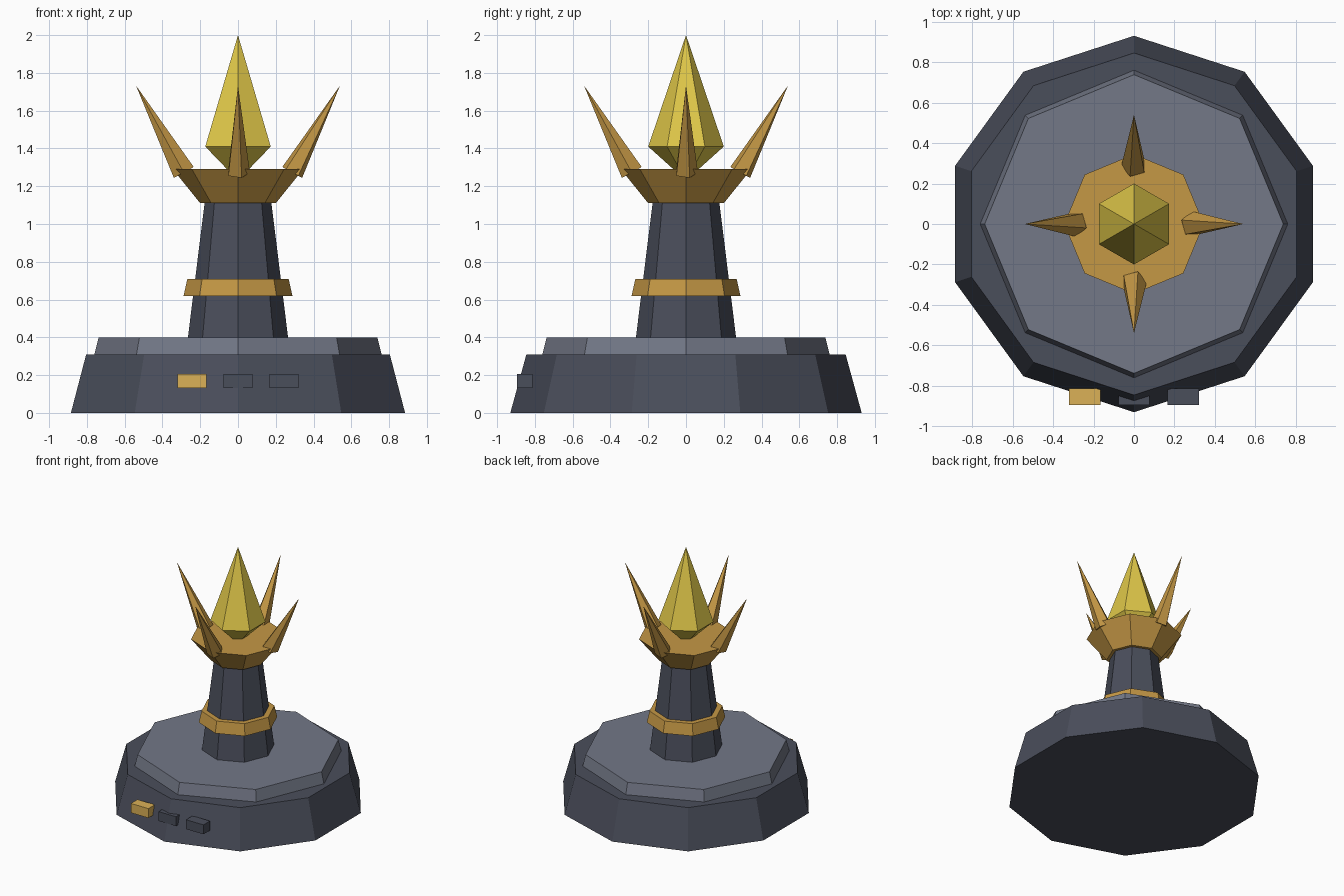
import bpy, bmesh, math
from mathutils import Matrix, Vector

if "Cube" in bpy.data.objects:
    bpy.data.objects.remove(bpy.data.objects["Cube"])


def material(name, r, g, b):
    m = bpy.data.materials.new(name)
    lin = [(c / 255 / 12.92) if c < 11 else ((c / 255 + 0.055) / 1.055) ** 2.4 for c in (r, g, b)]
    m.diffuse_color = (*lin, 1)
    m.use_nodes = True
    m.node_tree.nodes["Principled BSDF"].inputs["Base Color"].default_value = m.diffuse_color
    return m


SLATE = material("dark slate", 74, 78, 91)
STONE = material("light slate", 115, 120, 135)
GOLD = material("antique gold", 197, 152, 69)
CRYSTAL = material("yellow crystal", 224, 200, 73)
LIT = material("pale gold", 219, 177, 87)


def finish(bm, name, mat):
    bmesh.ops.recalc_face_normals(bm, faces=bm.faces)
    me = bpy.data.meshes.new(name)
    bm.to_mesh(me)
    bm.free()
    me.materials.append(mat)
    ob = bpy.data.objects.new(name, me)
    bpy.context.collection.objects.link(ob)
    return ob


def lathe(name, mat, sides, profile, matrix=None):
    """Stack of regular polygons (radius, z), first corner on +y; radius 0 gives a point."""
    bm = bmesh.new()
    rings = []
    for r, z in profile:
        if r == 0:
            rings.append([bm.verts.new((0, 0, z))])
        else:
            rings.append([bm.verts.new((r * math.cos(a), r * math.sin(a), z))
                          for a in (math.pi / 2 + math.tau * i / sides for i in range(sides))])
    for a, b in zip(rings, rings[1:]):
        for i in range(sides):
            j = (i + 1) % sides
            quad = [a[i % len(a)], a[j % len(a)], b[j % len(b)], b[i % len(b)]]
            bm.faces.new(list(dict.fromkeys(quad)))
    for ring in (rings[0], rings[-1]):
        if len(ring) > 1:
            bm.faces.new(ring)
    if matrix:
        bmesh.ops.transform(bm, matrix=matrix, verts=bm.verts)
    return finish(bm, name, mat)


# Stepped pedestal
lathe("base", SLATE, 10, [(0.93, 0), (0.845, 0.31)])
lathe("upper_step", STONE, 8, [(0.76, 0.31), (0.738, 0.40)])

# Column with collar and flared cup
lathe("column", SLATE, 8, [(0.265, 0.40), (0.177, 1.11)])
lathe("collar", GOLD, 8, [(0.288, 0.62), (0.268, 0.71)])
lathe("cup", GOLD, 8, [(0.20, 1.11), (0.345, 1.29)])

# Crystal
lathe("crystal", CRYSTAL, 6, [(0, 1.23), (0.2, 1.41), (0, 2.0)])

# Four outward-leaning prongs
foot, tip = Vector((0.287, 0, 1.273)), Vector((0.54, 0, 1.733))
axis = tip - foot
lean = Matrix.Translation(foot) @ Matrix.Rotation(math.atan2(axis.x, axis.z), 4, 'Y')
for k in range(4):
    turn = Matrix.Rotation(k * math.pi / 2, 4, 'Z')
    lathe(f"prong_{k + 1}", GOLD, 5, [(0.063, 0), (0, axis.length)], turn @ lean)

# Row of three small blocks on the front of the base
for name, x, mat in (("left_block", -0.243, LIT), ("middle_block", 0, SLATE), ("right_block", 0.243, SLATE)):
    bm = bmesh.new()
    bmesh.ops.create_cube(bm, size=1, matrix=Matrix.Translation((x, -0.853, 0.168))
                          @ Matrix.Diagonal((0.155, 0.082, 0.075, 1)))
    finish(bm, name, mat)
